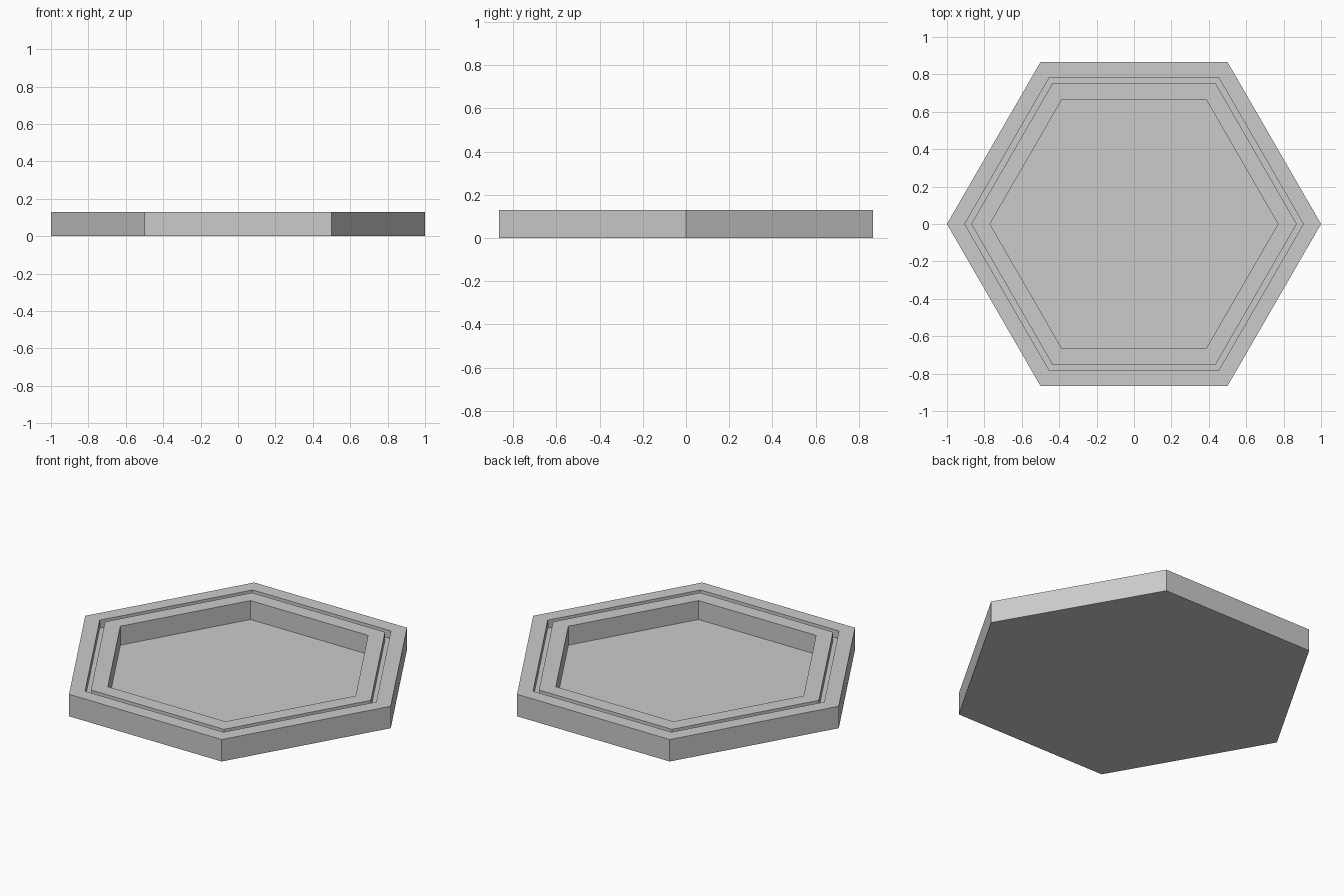
import bpy, bmesh
from math import cos, sin, pi

if "Cube" in bpy.data.objects:
    bpy.data.objects.remove(bpy.data.objects["Cube"], do_unlink=True)

SIDES = 6
TOP = 0.13      # rim height
GROOVE = 0.083  # bottom of the narrow groove
FLOOR = 0.018   # bottom of the wide pocket

grey = bpy.data.materials.new("plain grey")
grey.use_nodes = True
colour = (0.6, 0.6, 0.6, 1)
grey.diffuse_color = colour
grey.node_tree.nodes["Principled BSDF"].inputs["Base Color"].default_value = colour

# Section from the outer foot, over the rim and groove, into the pocket
profile = [(1, 0), (1, TOP), (0.905, TOP), (0.905, GROOVE),
           (0.87, GROOVE), (0.87, TOP), (0.77, TOP), (0.77, FLOOR)]


def hex_ring(bm, radius, z):
    angles = [2 * pi * i / SIDES for i in range(SIDES)]
    return [bm.verts.new((radius * cos(a), radius * sin(a), z)) for a in angles]


# Hexagonal tray: bridge neighbouring rings, then cap base and pocket floor
bm = bmesh.new()
rings = [hex_ring(bm, r, z) for r, z in profile]
for low, high in zip(rings, rings[1:]):
    for i in range(SIDES):
        j = (i + 1) % SIDES
        bm.faces.new((low[i], low[j], high[j], high[i]))
bm.faces.new(rings[0][::-1])
bm.faces.new(rings[-1])
bmesh.ops.recalc_face_normals(bm, faces=bm.faces)

mesh = bpy.data.meshes.new("hexagonal_tray")
bm.to_mesh(mesh)
bm.free()
mesh.materials.append(grey)
tray = bpy.data.objects.new("hexagonal_tray", mesh)
bpy.context.collection.objects.link(tray)
